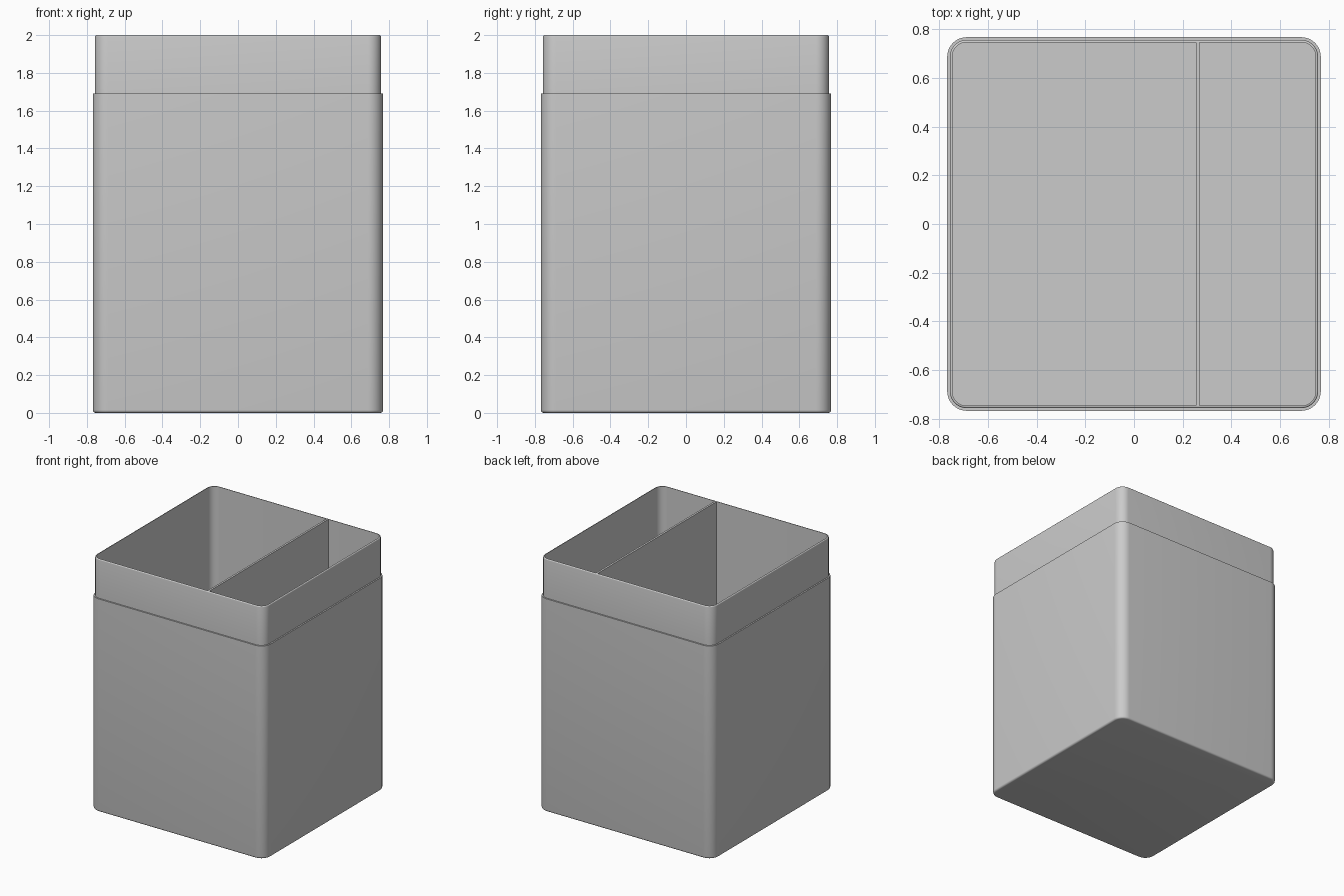
import bpy, bmesh, math

cube = bpy.data.objects.get("Cube")
if cube:
    bpy.data.objects.remove(cube)

# One plain grey for everything
grey = bpy.data.materials.new("plain grey")
grey.use_nodes = True
colour = (0.6, 0.6, 0.6, 1)
grey.diffuse_color = colour
grey.node_tree.nodes["Principled BSDF"].inputs["Base Color"].default_value = colour

STEPS = 10
HEIGHT, SHOULDER, FLOOR = 2.0, 1.69, 0.02
OUTER, NECK, INNER = 0.768, 0.757, 0.747


def ring(bm, half, radius, z):
    """Rounded square loop of vertices at height z."""
    verts = []
    for quarter in range(4):
        mid = math.radians(45 + 90 * quarter)
        cx = math.copysign(half - radius, math.cos(mid))
        cy = math.copysign(half - radius, math.sin(mid))
        for i in range(STEPS + 1):
            a = math.pi / 2 * (quarter + i / STEPS)
            verts.append(bm.verts.new((cx + radius * math.cos(a), cy + radius * math.sin(a), z)))
    return verts


def finish(bm, name):
    bmesh.ops.recalc_face_normals(bm, faces=bm.faces)
    mesh = bpy.data.meshes.new(name)
    bm.to_mesh(mesh)
    bm.free()
    mesh.materials.append(grey)
    obj = bpy.data.objects.new(name, mesh)
    bpy.context.collection.objects.link(obj)
    bpy.ops.object.select_all(action="DESELECT")
    obj.select_set(True)
    bpy.context.view_layer.objects.active = obj
    bpy.ops.object.shade_smooth_by_angle(angle=math.radians(35))
    return obj


# Wall profile from the underside, up the outside, over the rim, down the inside
profile = []
edge = 0.015
for i in range(5):
    a = math.pi / 2 * i / 4
    profile.append((OUTER - edge + edge * math.sin(a), edge - edge * math.cos(a)))
profile += [(OUTER, SHOULDER), (NECK, SHOULDER)]
lip = 0.008
for i in range(5):
    a = math.pi / 2 * i / 4
    profile.append((NECK - lip + lip * math.cos(a), HEIGHT - lip + lip * math.sin(a)))
profile += [(INNER, HEIGHT), (INNER, FLOOR)]

# Container body with its floor
bm = bmesh.new()
loops = [ring(bm, half, 0.08 - (OUTER - half), z) for half, z in profile]
for low, high in zip(loops, loops[1:]):
    for i in range(len(low)):
        j = (i + 1) % len(low)
        bm.faces.new((low[i], low[j], high[j], high[i]))
bm.faces.new(loops[0])
bm.faces.new(loops[-1])
finish(bm, "container_body")

# Upright divider between the two compartments
bm = bmesh.new()
bmesh.ops.create_cube(bm, size=1)
bottom, top = FLOOR - 0.005, HEIGHT - 0.001
bmesh.ops.scale(bm, vec=(0.016, 2 * INNER + 0.004, top - bottom), verts=bm.verts)
bmesh.ops.translate(bm, vec=(0.262, 0, (top + bottom) / 2), verts=bm.verts)
finish(bm, "divider")
